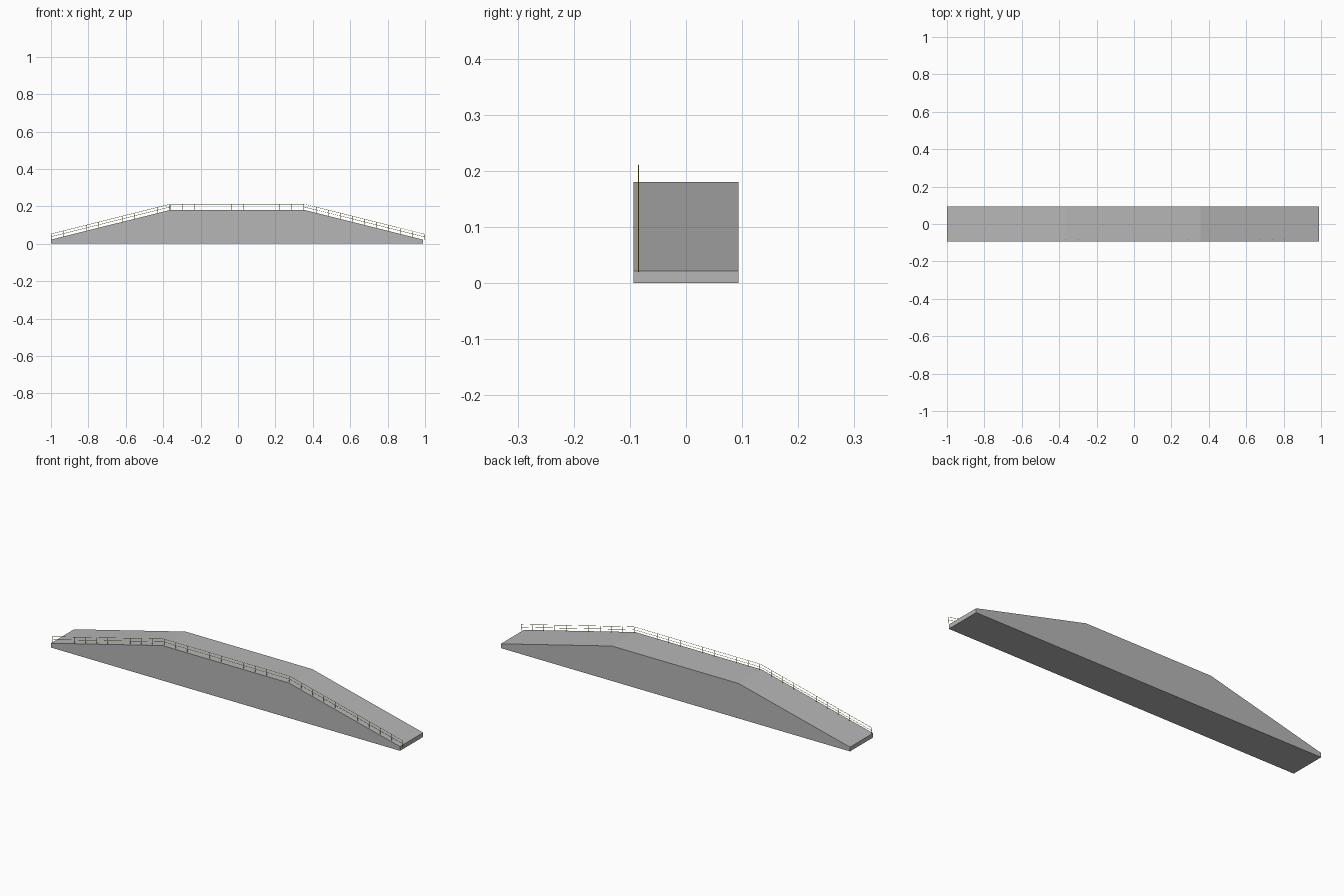
import bpy, bmesh, math
from mathutils import Vector, Matrix

if "Cube" in bpy.data.objects:
    bpy.data.objects.remove(bpy.data.objects["Cube"])


def material(name, color):
    m = bpy.data.materials.new(name)
    m.diffuse_color = color
    m.use_nodes = True
    m.node_tree.nodes["Principled BSDF"].inputs["Base Color"].default_value = m.diffuse_color
    return m


yellow = material("rail_yellow", (0.6, 0.55, 0.05, 1))
concrete = material("concrete_grey", (0.47, 0.47, 0.47, 1))


def finish(bm, name, mat):
    bmesh.ops.recalc_face_normals(bm, faces=bm.faces)
    me = bpy.data.meshes.new(name)
    bm.to_mesh(me)
    bm.free()
    ob = bpy.data.objects.new(name, me)
    me.materials.append(mat)
    bpy.context.collection.objects.link(ob)
    return ob


def bar(bm, a, b, r):
    # thin six-sided tube between two points
    a, b = Vector(a), Vector(b)
    d = b - a
    m = Matrix.Translation((a + b) / 2) @ d.to_track_quat('Z', 'Y').to_matrix().to_4x4()
    bmesh.ops.create_cone(bm, cap_ends=True, segments=6, radius1=r, radius2=r,
                          depth=d.length, matrix=m)


# Ramp body: side profile extruded across the width
HALF = 0.094
profile = [(-1, 0), (0.989, 0), (0.989, 0.022), (0.356, 0.18), (-0.365, 0.18), (-1, 0.022)]
bm = bmesh.new()
face = bm.faces.new([bm.verts.new((x, -HALF, z)) for x, z in profile])
side = bmesh.ops.extrude_face_region(bm, geom=[face])
bmesh.ops.translate(bm, vec=(0, 2 * HALF, 0),
                    verts=[v for v in side["geom"] if isinstance(v, bmesh.types.BMVert)])
finish(bm, "ramp_body", concrete)

# Railing: one panel per slope, with posts and two rails along the front edge
RY, HIGH, R = -0.085, 0.031, 0.0009
panels = {
    "left_railing": ((-0.998, 0.022), (-0.365, 0.18), 10),
    "deck_railing": ((-0.36, 0.18), (0.352, 0.18), 11),
    "right_railing": ((0.356, 0.18), (0.999, 0.02), 10),
}
for name, (a, b, count) in panels.items():
    bm = bmesh.new()
    a, b = Vector((a[0], RY, a[1])), Vector((b[0], RY, b[1]))
    for h in (HIGH, HIGH * 0.52):
        bar(bm, a + Vector((0, 0, h)), b + Vector((0, 0, h)), R)
    for i in range(count + 1):
        p = a.lerp(b, i / count)
        bar(bm, p, p + Vector((0, 0, HIGH)), R)
    finish(bm, name, yellow)
